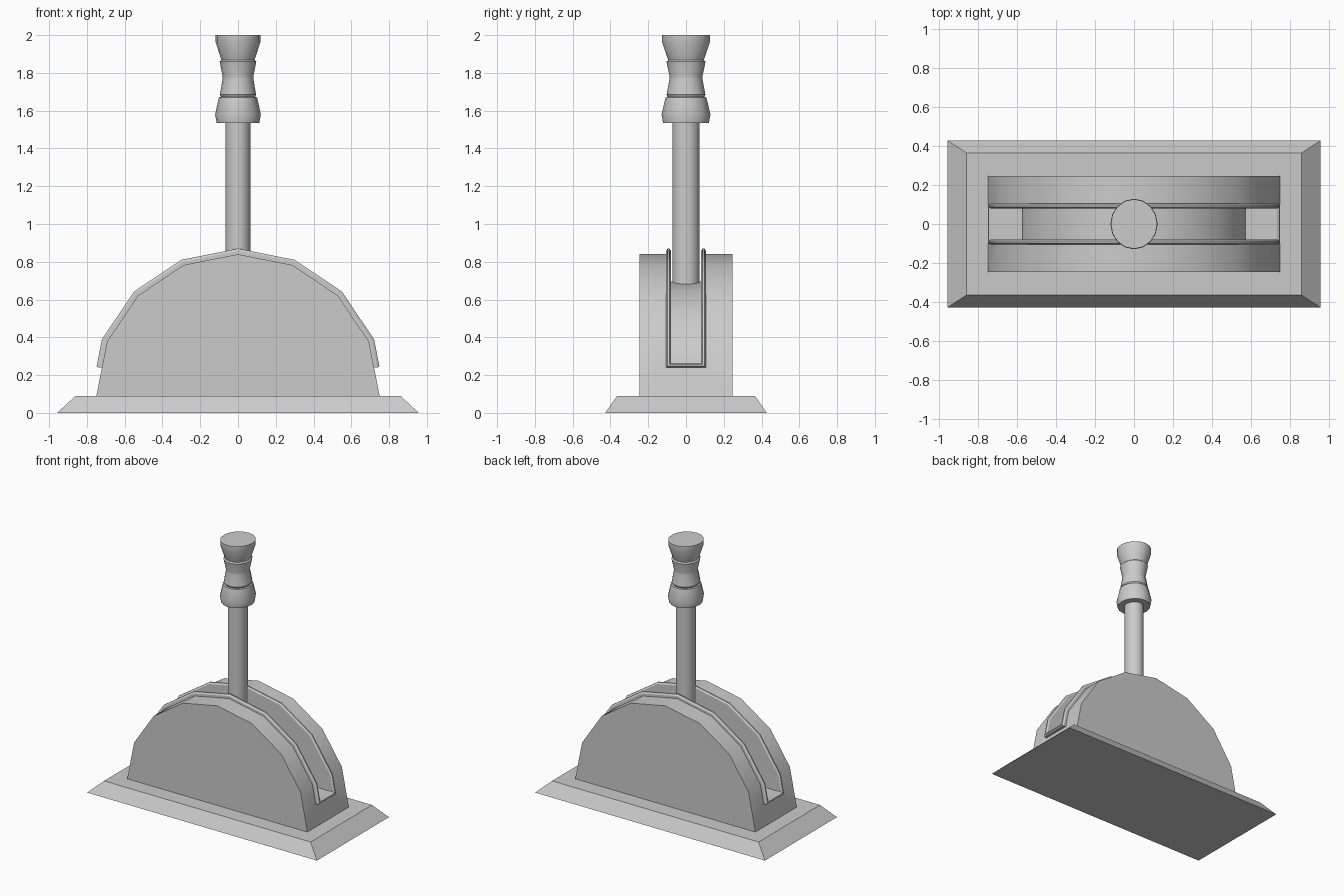
import bpy, bmesh
from math import sin, cos, pi, radians

if "Cube" in bpy.data.objects:
    bpy.data.objects.remove(bpy.data.objects["Cube"])

CZ = 0.09          # centre height of the drum
SLOT_Y = 0.08      # half width of the slot
YS = 1.07          # the shaft and grip are slightly wider in y


def make(name, verts, faces, smooth=True):
    me = bpy.data.meshes.new(name)
    me.from_pydata(verts, [], faces)
    bm = bmesh.new()
    bm.from_mesh(me)
    bmesh.ops.recalc_face_normals(bm, faces=bm.faces)
    bm.to_mesh(me)
    bm.free()
    ob = bpy.data.objects.new(name, me)
    bpy.context.collection.objects.link(ob)
    if smooth:
        smooth_edges(ob)
    return ob


def activate(ob):
    bpy.ops.object.select_all(action='DESELECT')
    ob.select_set(True)
    bpy.context.view_layer.objects.active = ob


def smooth_edges(ob):
    activate(ob)
    bpy.ops.object.shade_smooth_by_angle(angle=radians(30))


def arc(r, z_end):
    """Half of a 16-gon of radius r, cut off at height z_end, right to left."""
    pts = [(r * cos(k * pi / 8), CZ + r * sin(k * pi / 8)) for k in range(1, 8)]
    t = (z_end - CZ) / (pts[0][1] - CZ)
    x = r + (pts[0][0] - r) * t
    return [(x, z_end)] + pts + [(-x, z_end)]


def prism(name, profile, hy, smooth=True):
    n = len(profile)
    verts = [(x, y, z) for y in (-hy, hy) for x, z in profile]
    faces = [list(range(n)), list(range(n, 2 * n))]
    faces += [(i, (i + 1) % n, n + (i + 1) % n, n + i) for i in range(n)]
    return make(name, verts, faces, smooth)


def bridge(rings, closed):
    """Quads between equal-length closed rings."""
    n, m = len(rings[0]), len(rings)
    verts = [v for r in rings for v in r]
    faces = []
    for j in range(m if closed else m - 1):
        a, b = j * n, ((j + 1) % m) * n
        faces += [(a + i, a + (i + 1) % n, b + (i + 1) % n, b + i) for i in range(n)]
    if not closed:
        faces += [list(range(n)), list(range((m - 1) * n, m * n))]
    return verts, faces


def lathe(name, profile, sides=16):
    rings = [[(r * cos(2 * pi * i / sides), r * YS * sin(2 * pi * i / sides), z)
              for i in range(sides)] for r, z in profile]
    return make(name, *bridge(rings, False))


# Sloped base plate
base = [[(sx * x, sy * y, z) for sx, sy in ((-1, -1), (1, -1), (1, 1), (-1, 1))]
        for x, y, z in ((0.957, 0.428, 0), (0.86, 0.365, 0.09))]
make("base_plate", *bridge(base, False), smooth=False)

# Half-drum housing with a slot cut along its rim
housing = prism("housing", arc(0.75, CZ), 0.246, smooth=False)
cutter = prism("slot_cutter", arc(1.0, 0.262) + arc(0.605, 0.262)[::-1], SLOT_Y, smooth=False)
cutter.hide_render = True
mod = housing.modifiers.new("slot", 'BOOLEAN')
mod.operation = 'DIFFERENCE'
mod.solver = 'EXACT'
mod.object = cutter
activate(housing)
bpy.ops.object.modifier_apply(modifier=mod.name)
bpy.data.objects.remove(cutter)
smooth_edges(housing)

# Raised bevelled trim running round the slot
section = [(0, 0.74), (0, 0.768), (0.008, 0.78), (0.017, 0.78), (0.025, 0.768), (0.025, 0.74)]
rings = []
for d, r in section:
    line = arc(r, 0.264 - d)
    y = SLOT_Y + d
    rings.append([(x, -y, z) for x, z in line] + [(x, y, z) for x, z in reversed(line)])
make("slot_trim", *bridge(rings, True))

# Lever shaft and turned grip
lathe("lever_shaft", [(0.067, 0.62), (0.067, 1.56)])
lathe("lever_grip", [(0.113, 1.535), (0.121, 1.58), (0.101, 1.67), (0.090, 1.673),
                     (0.096, 1.685), (0.081, 1.77), (0.081, 1.78), (0.097, 1.86),
                     (0.088, 1.868), (0.092, 1.88), (0.119, 1.965), (0.119, 2.0)])
